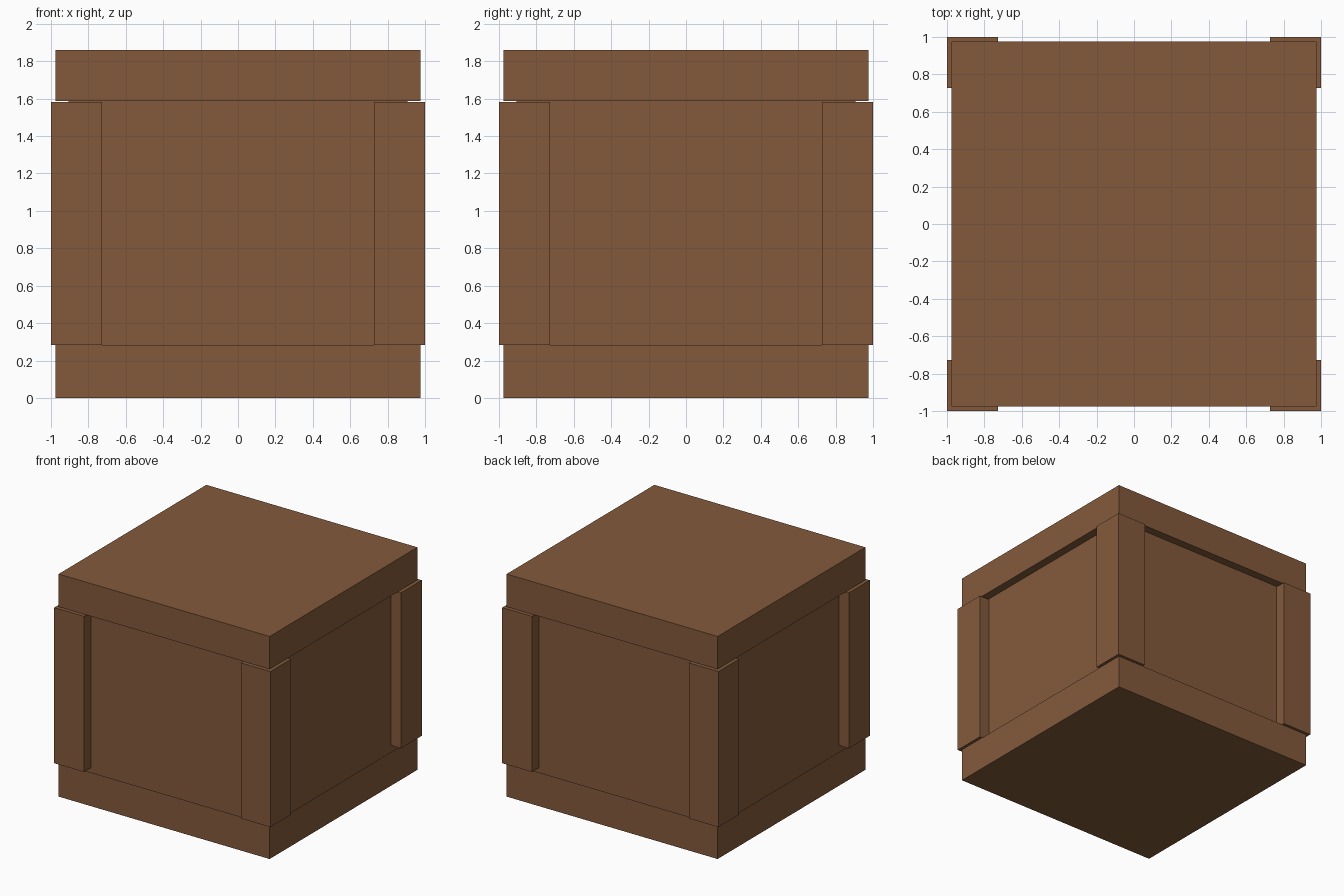
import bpy, bmesh
from mathutils import Matrix, Vector

if "Cube" in bpy.data.objects:
    bpy.data.objects.remove(bpy.data.objects["Cube"])

wood = bpy.data.materials.new("brown wood")
wood.diffuse_color = (0.227, 0.102, 0.044, 1)
wood.use_nodes = True
wood.node_tree.nodes["Principled BSDF"].inputs["Base Color"].default_value = wood.diffuse_color


def box(name, lo, hi, open_top=False):
    """Axis-aligned box between two corners, optionally without its top face."""
    lo, hi = Vector(lo), Vector(hi)
    bm = bmesh.new()
    bmesh.ops.create_cube(bm, size=1, matrix=Matrix.Translation((lo + hi) / 2)
                          @ Matrix.Diagonal((*(hi - lo), 1)))
    if open_top:
        bm.normal_update()
        bmesh.ops.delete(bm, geom=[f for f in bm.faces if f.normal.z > 0.9],
                         context='FACES_ONLY')
    mesh = bpy.data.meshes.new(name)
    bm.to_mesh(mesh)
    bm.free()
    mesh.materials.append(wood)
    obj = bpy.data.objects.new(name, mesh)
    bpy.context.collection.objects.link(obj)
    return obj


SLAB = 0.976     # half width of base and lid
PANEL = 0.906    # half width of the recessed body
POST = 0.726     # inner edge of the corner posts

# Base tray, open at the top so the body drops into it
box("base", (-SLAB, -SLAB, 0), (SLAB, SLAB, 0.282), open_top=True)

# Recessed body forming the four side panels
box("side_panels", (-PANEL, -PANEL, 0.01), (PANEL, PANEL, 1.595))

# Lid
box("lid", (-SLAB, -SLAB, 1.588), (SLAB, SLAB, 1.861))

# Corner posts
for sx, side in ((-1, "left"), (1, "right")):
    for sy, end in ((-1, "front"), (1, "back")):
        xs = sorted((sx * POST, sx))
        ys = sorted((sy * POST, sy))
        box(f"{end}_{side}_post", (xs[0], ys[0], 0.282), (xs[1], ys[1], 1.583))
